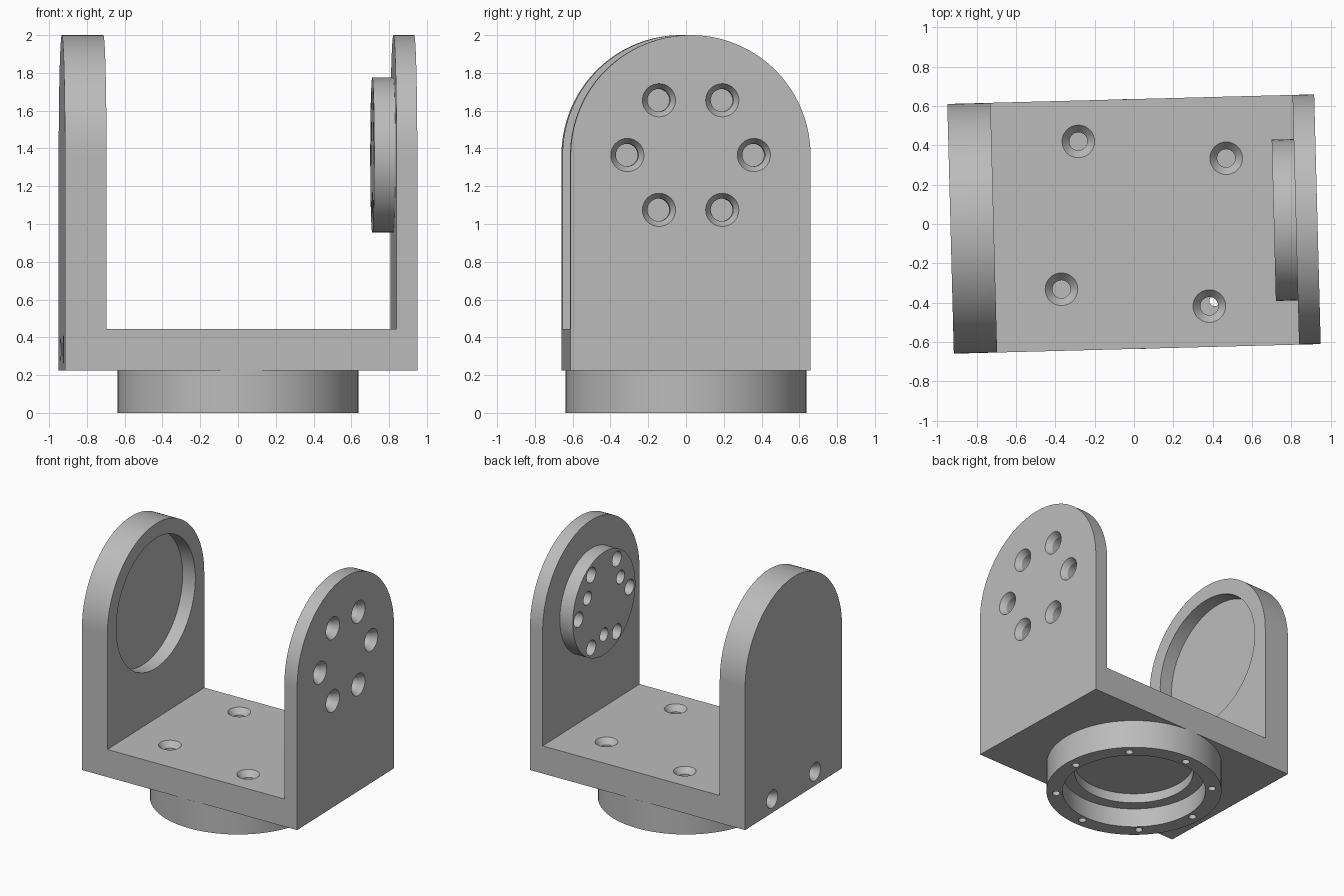
import bpy, bmesh
from math import sin, cos, pi, radians
from mathutils import Vector, Matrix

cube = bpy.data.objects.get("Cube")
if cube:
    bpy.data.objects.remove(cube, do_unlink=True)

# Main dimensions
HALF_X, HALF_Y = 0.933, 0.635
Z_LOW, Z_FLOOR, Z_AXIS = 0.225, 0.445, 1.365
IDLER_IN, DRIVE_IN, BOSS_IN = -0.713, 0.823, 0.711
TURN = radians(1.5)
SEGS = 96

grey = bpy.data.materials.new("machined_grey")
grey.use_nodes = True
grey.diffuse_color = (0.5, 0.5, 0.5, 1)
grey.node_tree.nodes["Principled BSDF"].inputs["Base Color"].default_value = (0.5, 0.5, 0.5, 1)


def make(name, bm):
    bmesh.ops.recalc_face_normals(bm, faces=bm.faces)
    mesh = bpy.data.meshes.new(name)
    bm.to_mesh(mesh)
    bm.free()
    mesh.materials.append(grey)
    obj = bpy.data.objects.new(name, mesh)
    bpy.context.collection.objects.link(obj)
    return obj


def lathe(bm, profile, origin, axis, segs=SEGS):
    """Closed solid of (radius, height) rings along an axis."""
    mat = Matrix.Translation(origin) @ Vector(axis).to_track_quat('Z', 'Y').to_matrix().to_4x4()
    rings = [[bm.verts.new(mat @ Vector((r * cos(2 * pi * i / segs), r * sin(2 * pi * i / segs), h)))
              for i in range(segs)] for r, h in profile]
    for a, b in zip(rings, rings[1:]):
        for i in range(segs):
            j = (i + 1) % segs
            bm.faces.new((a[i], a[j], b[j], b[i]))
    bm.faces.new(rings[0][::-1])
    bm.faces.new(rings[-1])


def hole(bm, origin, axis, r_in, length, r_out=None, sink=0.045):
    """Drill inwards from a surface point, countersunk if r_out is given."""
    if r_out:
        prof = [(r_out, -0.02), (r_out, 0), (r_in, sink), (r_in, length)]
    else:
        prof = [(r_in, -0.02), (r_in, length)]
    lathe(bm, prof, origin, axis, 32)


def prism(bm, points, offset):
    face = bm.faces.new([bm.verts.new(p) for p in points])
    ext = bmesh.ops.extrude_face_region(bm, geom=[face])
    bmesh.ops.translate(bm, vec=offset, verts=[v for v in ext["geom"] if isinstance(v, bmesh.types.BMVert)])


def boolean(obj, bm, operation='DIFFERENCE'):
    cutter = make("cutter", bm)
    cutter.hide_render = True
    mod = obj.modifiers.new("cut", 'BOOLEAN')
    mod.operation, mod.solver, mod.object = operation, 'EXACT', cutter
    bpy.context.view_layer.objects.active = obj
    bpy.ops.object.modifier_apply(modifier=mod.name)
    bpy.data.objects.remove(cutter, do_unlink=True)


def polar(r, degrees):
    return r * cos(radians(degrees)), r * sin(radians(degrees))


def bolt_circle(bm):
    # Six countersunk bolts through the drive arm and its boss
    for k in range(6):
        y, z = polar(0.335, 60 * k)
        hole(bm, (HALF_X, y, Z_AXIS + z), (-1, 0, 0), 0.06, 0.3, 0.088)


# U-shaped bracket with rounded arm tops
bm = bmesh.new()
outline = [(-HALF_X, Z_LOW), (HALF_X, Z_LOW), (HALF_X, 2.1), (DRIVE_IN, 2.1),
           (DRIVE_IN, Z_FLOOR), (IDLER_IN, Z_FLOOR), (IDLER_IN, 2.1), (-HALF_X, 2.1)]
prism(bm, [(x, -0.8, z) for x, z in outline], (0, 1.6, 0))
bracket = make("bracket", bm)

bm = bmesh.new()
arch = [(-HALF_Y, 0), (HALF_Y, 0)]
for i in range(SEGS + 1):
    y, z = polar(HALF_Y, 180 * i / SEGS)
    arch.append((y, Z_AXIS + z))
prism(bm, [(-1, y, z) for y, z in arch], (2, 0, 0))
boolean(bracket, bm, 'INTERSECT')

# Bearing recess in the idler arm, bolt holes in floor, side and drive arm
bm = bmesh.new()
lathe(bm, [(0.518, -0.02), (0.518, 0.11)], (IDLER_IN, 0, Z_AXIS), (-1, 0, 0))
for k in range(4):
    x, y = polar(0.535, 37 + 90 * k)
    hole(bm, (x + 0.05, y, Z_FLOOR), (0, 0, -1), 0.046, 0.24, 0.083)
for y in (-0.28, 0.28):
    hole(bm, (-HALF_X, y, 0.335), (1, 0, 0), 0.045, 0.3, 0.072)
bolt_circle(bm)
boolean(bracket, bm)

# Round boss on the inside of the drive arm, with three blind dowel holes
bm = bmesh.new()
lathe(bm, [(0.41, 0), (0.41, DRIVE_IN - BOSS_IN)], (BOSS_IN, 0, Z_AXIS), (1, 0, 0))
boss = make("drive_boss", bm)
bm = bmesh.new()
bolt_circle(bm)
for a in (30, 150, 270):
    y, z = polar(0.25, a)
    hole(bm, (BOSS_IN, y, Z_AXIS + z), (1, 0, 0), 0.053, 0.1)
boolean(boss, bm)

# Stepped mounting ring under the floor
bm = bmesh.new()
lathe(bm, [(0.637, 0), (0.637, Z_LOW)], (0, 0, 0), (0, 0, 1))
ring = make("mounting_ring", bm)
bm = bmesh.new()
lathe(bm, [(0.52, -0.02), (0.52, 0.15), (0.43, 0.15), (0.43, 0.25)], (0, 0, 0), (0, 0, 1))
for k in range(8):
    x, y = polar(0.567, 45 * k)
    hole(bm, (x, y, 0), (0, 0, 1), 0.028, 0.25)
boolean(ring, bm)

# Common turn and shading
for obj in (bracket, boss, ring):
    obj.rotation_euler.z = TURN
    bpy.ops.object.select_all(action='DESELECT')
    obj.select_set(True)
    bpy.context.view_layer.objects.active = obj
    bpy.ops.object.shade_smooth_by_angle(angle=radians(30))
